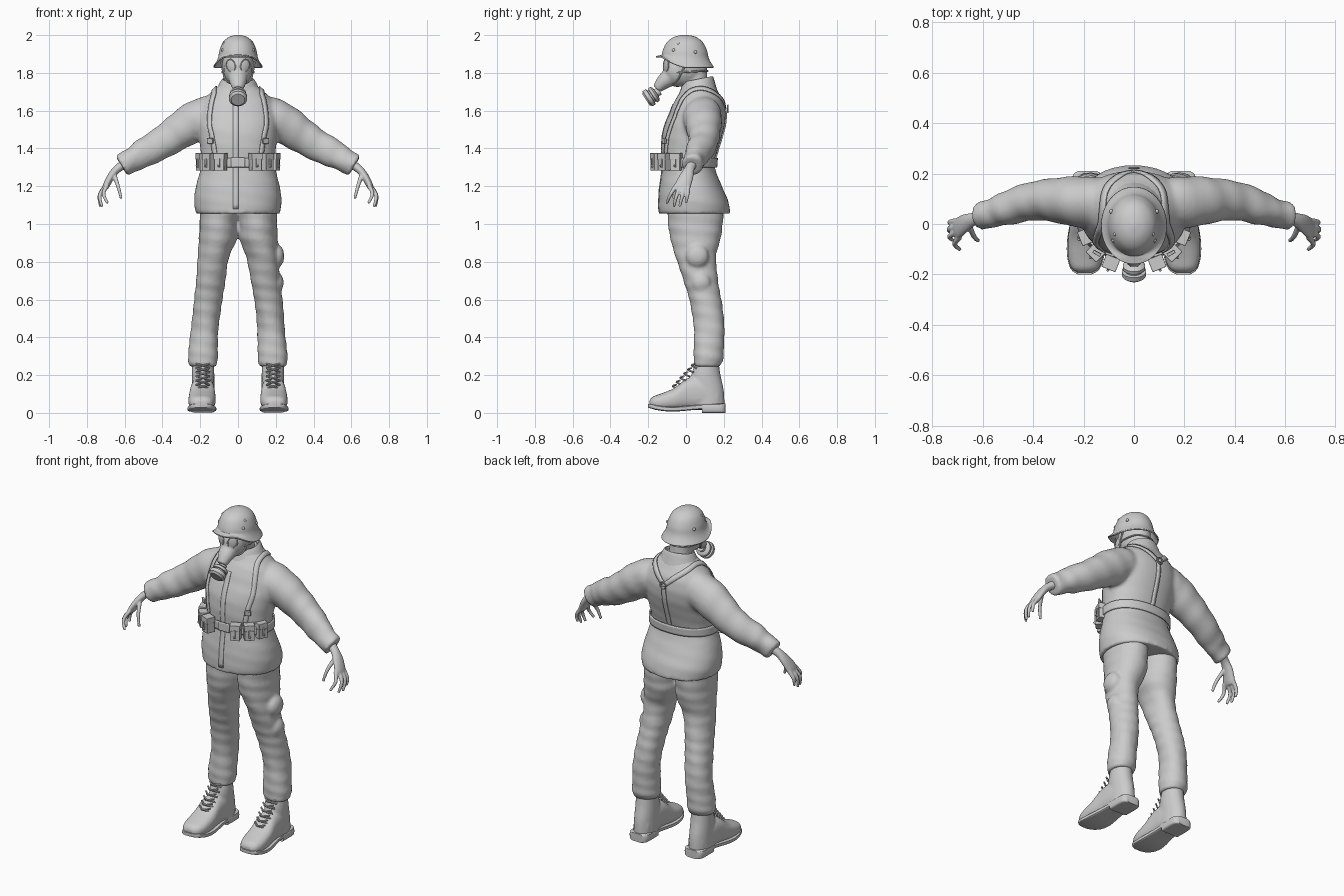
import bpy, bmesh, math
from mathutils import Vector, Matrix, Euler

cube = bpy.data.objects.get("Cube")
if cube:
    bpy.data.objects.remove(cube)

GREY = (0.6, 0.6, 0.6, 1)
mat = bpy.data.materials.new("plain grey")
mat.use_nodes = True
mat.diffuse_color = GREY
mat.node_tree.nodes["Principled BSDF"].inputs["Base Color"].default_value = GREY
X, Y, Z = Vector((1, 0, 0)), Vector((0, 1, 0)), Vector((0, 0, 1))


def spline(pts, steps):
    """Smooth curve through tuples of any length."""
    out = []
    for i in range(len(pts) - 1):
        quad = [pts[max(i - 1, 0)], pts[i], pts[i + 1], pts[min(i + 2, len(pts) - 1)]]
        for k in range(steps):
            t = k / steps
            out.append([0.5 * (2 * b + (c - a) * t + (2 * a - 5 * b + 4 * c - d) * t * t
                               + (3 * b - a - 3 * c + d) * t ** 3) for a, b, c, d in zip(*quad)])
    return out + [list(pts[-1])]


def flip(stations, s):
    return [(s * p[0], *p[1:]) for p in stations]


def loft(bm, stations, axis=None, n=24, power=2, steps=4, caps=True, wrinkle=0):
    """Skin rings (x, y, z, half width, half depth) across a fixed axis or along the path."""
    st = spline(stations, steps)
    ctr = [Vector(p[:3]) for p in st]
    rings = []
    for i, p in enumerate(st):
        if axis:
            u, v = X, (Y if axis == "Z" else Z)
        else:
            t = (ctr[min(i + 1, len(st) - 1)] - ctr[max(i - 1, 0)]).normalized()
            hint = X if abs(t.y) > 0.9 else Y
            u = (hint - t * hint.dot(t)).normalized()
            v = t.cross(u)
        ring = []
        for k in range(n):
            a = math.tau * k / n
            c, s = math.cos(a), math.sin(a)
            w = wrinkle * math.sin(2 * a + 50 * p[2]) * math.sin(i * 0.8 + a)
            du = (p[3] + w) * math.copysign(abs(c) ** (2 / power), c)
            dv = (p[4] + w) * math.copysign(abs(s) ** (2 / power), s)
            ring.append(bm.verts.new(ctr[i] + u * du + v * dv))
        rings.append(ring)
    for r, q in zip(rings, rings[1:]):
        for k in range(n):
            bm.faces.new((r[k], r[(k + 1) % n], q[(k + 1) % n], q[k]))
    if caps:
        bm.faces.new(rings[0])
        bm.faces.new(rings[-1])


def tube(bm, pts, r0, r1=None, n=8, steps=4):
    r1 = r1 or r0
    m = len(pts) - 1
    radii = [r0 + (r1 - r0) * i / m for i in range(m + 1)]
    loft(bm, [(*p, r, r) for p, r in zip(pts, radii)], n=n, steps=steps)


def ball(bm, loc, size, rot=(0, 0, 0), seg=24):
    bmesh.ops.create_uvsphere(bm, u_segments=seg, v_segments=seg // 2, radius=1,
                              matrix=Matrix.LocRotScale(Vector(loc), Euler(rot), Vector(size)))


def box(bm, loc, size, rot=(0, 0, 0)):
    bmesh.ops.create_cube(bm, size=1, matrix=Matrix.LocRotScale(Vector(loc), Euler(rot), Vector(size)))


def finish(name, bm, fuse=0, smooth=0, wrap=None, lift=0.003, thick=0, bevel=0):
    """Turn a bmesh into a shaded object with its modifiers."""
    bmesh.ops.recalc_face_normals(bm, faces=bm.faces[:])
    me = bpy.data.meshes.new(name)
    bm.to_mesh(me)
    bm.free()
    me.materials.append(mat)
    me.shade_smooth()
    me.set_sharp_from_angle(angle=0.7)
    ob = bpy.data.objects.new(name, me)
    bpy.context.collection.objects.link(ob)
    if fuse:
        m = ob.modifiers.new("fuse", "REMESH")
        m.mode, m.voxel_size, m.use_smooth_shade = "VOXEL", fuse, True
    if smooth:
        m = ob.modifiers.new("soften", "SMOOTH")
        m.factor, m.iterations = 0.5, smooth
    if wrap:
        m = ob.modifiers.new("cling", "SHRINKWRAP")
        m.target, m.wrap_mode, m.offset = wrap, "ABOVE_SURFACE", lift
    if thick:
        m = ob.modifiers.new("thickness", "SOLIDIFY")
        m.thickness, m.offset = thick, 0
    if bevel:
        m = ob.modifiers.new("soft edges", "BEVEL")
        m.width, m.segments = bevel, 2
    return ob


def strap(name, pts, width, target, lift=0.004, thick=0.007):
    """A ribbon that clings to the target surface."""
    bm = bmesh.new()
    path = [Vector(p) for p in spline(pts, 8)]
    rows = []
    for i, p in enumerate(path):
        t = path[min(i + 1, len(path) - 1)] - path[max(i - 1, 0)]
        side = t.cross(p - Vector((0, 0.06, 1.45))).normalized() * width / 2
        rows.append([bm.verts.new(p + side * k) for k in (-1, 0, 1)])
    for r, q in zip(rows, rows[1:]):
        for k in (0, 1):
            bm.faces.new((r[k], r[k + 1], q[k + 1], q[k]))
    return finish(name, bm, wrap=target, lift=lift, thick=thick)


# Jacket: torso and both sleeves fused into one cloth surface
bm = bmesh.new()
loft(bm, [(0, .045, 1.055, .222, .19), (0, .04, 1.12, .232, .185), (0, .025, 1.2, .222, .165),
          (0, .012, 1.31, .195, .138), (0, .02, 1.4, .2, .15), (0, .04, 1.5, .213, .16),
          (0, .06, 1.58, .212, .15), (0, .068, 1.65, .185, .13), (0, .07, 1.7, .14, .1),
          (0, .068, 1.75, .08, .075)], "Z", n=40, power=2.2, wrinkle=.002)
for s in (1, -1):
    loft(bm, flip([(.08, .08, 1.6, .08, .08), (.15, .085, 1.58, .1, .1), (.24, .09, 1.535, .1, .105),
                   (.33, .095, 1.475, .086, .094), (.415, .088, 1.42, .076, .084),
                   (.5, .062, 1.375, .068, .077), (.55, .047, 1.345, .058, .066),
                   (.6, .035, 1.318, .056, .063), (.617, .033, 1.308, .055, .061)], s), wrinkle=.004)
jacket = finish("jacket", bm, fuse=.011, smooth=5)
strap("jacket_placket", [(-.012, -.08, 1.64), (-.012, -.13, 1.4), (-.012, -.15, 1.08)], .03, jacket, .001, .004)

# Collar
bm = bmesh.new()
loft(bm, [(0, .06, 1.68, .13, .105), (0, .062, 1.72, .108, .092), (0, .064, 1.755, .09, .08),
          (0, .064, 1.765, .08, .074), (0, .064, 1.74, .074, .07)], "Z", caps=False)
for v in bm.verts:
    v.co.z += 0.2 * (v.co.y - 0.07)
finish("collar", bm, thick=.006)

# Trousers
bm = bmesh.new()
for s in (1, -1):
    loft(bm, flip([(.1, .05, 1.09, .105, .15), (.105, .05, 1, .1, .145), (.108, .052, .92, .101, .133),
                   (.13, .053, .82, .083, .106), (.145, .077, .7, .078, .092), (.155, .095, .63, .076, .086),
                   (.165, .112, .55, .074, .084), (.175, .124, .45, .073, .081), (.182, .119, .35, .077, .08),
                   (.185, .117, .28, .079, .078), (.185, .111, .245, .07, .067)], s), "Z", power=2.1, wrinkle=.004)
ball(bm, (.21, .06, .83), (.035, .06, .06))
ball(bm, (.212, .08, .69), (.03, .05, .05))
finish("trousers", bm, fuse=.01, smooth=4)

for s, tag in ((1, "left"), (-1, "right")):
    # Boots: shaft and foot, then sole, heel and laces
    bm = bmesh.new()
    loft(bm, flip([(.185, .113, .27, .058, .06), (.185, .105, .2, .06, .078), (.185, .11, .12, .06, .09),
                   (.185, .11, .035, .062, .095)], s), "Z")
    loft(bm, flip([(.185, .17, .08, .05, .05), (.186, .09, .1, .062, .085), (.188, .01, .1, .066, .085),
                   (.19, -.06, .073, .072, .06), (.192, -.13, .058, .07, .045), (.194, -.175, .053, .055, .034),
                   (.195, -.193, .05, .03, .016)], s), "Y", power=2.5)
    finish("boot_" + tag, bm, fuse=.008, smooth=3)
    bm = bmesh.new()
    loft(bm, flip([(.185, .205, .04, .035, .01), (.185, .18, .038, .06, .012), (.186, .06, .03, .06, .013),
                   (.19, -.06, .02, .075, .013), (.192, -.13, .024, .073, .013), (.194, -.18, .034, .056, .012),
                   (.195, -.2, .038, .028, .01)], s), "Y", power=6)
    finish("sole_" + tag, bm)
    bm = bmesh.new()
    loft(bm, flip([(.185, .21, .025, .038, .025), (.185, .185, .025, .06, .025), (.186, .085, .025, .061, .025)],
                  s), "Y", power=6)
    finish("heel_" + tag, bm)
    bm = bmesh.new()
    for i in range(6):
        y, z = .036 - .02 * i, .245 - .022 * i
        for d in (1, -1):
            tube(bm, [(s * .186 + d * .036, y + .022, z - .008), (s * .186, y - .006, z + .006),
                      (s * .186 - d * .036, y + .012, z + .014)], .005)
    finish("laces_" + tag, bm)

    # Hands
    bm = bmesh.new()
    loft(bm, flip([(.58, .04, 1.33, .03, .027), (.635, .02, 1.295, .026, .022), (.67, .004, 1.255, .036, .02),
                   (.697, -.016, 1.205, .042, .018), (.705, -.02, 1.185, .036, .013)], s))
    fingers = [[(.692, -.05, 1.205), (.712, -.08, 1.16), (.69, -.102, 1.11)],
               [(.703, -.03, 1.195), (.732, -.05, 1.15), (.72, -.064, 1.092)],
               [(.705, -.01, 1.195), (.734, -.02, 1.15), (.728, -.034, 1.092)],
               [(.7, .012, 1.2), (.73, .008, 1.155), (.728, 0, 1.112)],
               [(.655, -.005, 1.26), (.635, -.05, 1.2), (.618, -.066, 1.135)]]
    for f in fingers:
        tube(bm, flip(f, s), .013, .008)
    finish("hand_" + tag, bm, fuse=.005, smooth=2)

    # Shoulder strap from belt over the shoulder to the back ring
    strap("strap_" + tag, flip([(.135, -.13, 1.37), (.15, -.12, 1.46), (.168, -.1, 1.54), (.155, -.06, 1.62),
                                (.13, 0, 1.69), (.125, .07, 1.72), (.1, .14, 1.69), (.05, .19, 1.65),
                                (.008, .215, 1.615)], s), .03, jacket)
    bm = bmesh.new()
    box(bm, (s * .147, -.116, 1.44), (.034, .012, .03), (.1, 0, s * .5))
    finish("strap_buckle_" + tag, bm, bevel=.003)

    # Ammunition pouches along the front of the belt
    bm = bmesh.new()
    for x, y, deg in ((.092, -.155, 22), (.152, -.112, 45), (.19, -.05, 68)):
        a = s * math.radians(deg)
        out = Vector((math.sin(a), -math.cos(a), 0))
        p = Vector((s * x, y, 1.328))
        box(bm, p, (.055, .048, .09), (0, 0, a))
        box(bm, p + Z * .03, (.06, .054, .034), (0, 0, a))
        box(bm, p + out * .026 - Z * .005, (.012, .008, .05), (0, 0, a))
        ball(bm, p + out * .031 - Z * .02, (.006, .006, .006), seg=8)
    finish("pouches_" + tag, bm, bevel=.006)

# Back strap, ring and belt with buckle
strap("strap_back", [(0, .215, 1.6), (0, .2, 1.48), (0, .16, 1.33)], .026, jacket)
bm = bmesh.new()
loft(bm, [(.019 * math.cos(a), .222, 1.61 + .019 * math.sin(a), .004, .004)
          for a in (math.tau * k / 16 for k in range(17))], n=8, steps=1)
finish("strap_ring", bm)
bm = bmesh.new()
loft(bm, [(0, .014, 1.3, .204, .147), (0, .015, 1.35, .204, .15)], "Z", n=48, power=2.2, caps=False)
finish("belt", bm, thick=.008)
bm = bmesh.new()
box(bm, (0, -.138, 1.326), (.075, .012, .052))
finish("belt_buckle", bm, bevel=.005)

# Head and neck
bm = bmesh.new()
ball(bm, (0, 0, 1.84), (.084, .104, .115))
loft(bm, [(0, .06, 1.69, .066, .064), (0, .053, 1.78, .06, .06), (0, .045, 1.86, .062, .065)], "Z")
finish("head", bm, fuse=.008, smooth=3)

# Gas mask with lenses, filter canister and side bands
bm = bmesh.new()
ball(bm, (0, -.045, 1.815), (.076, .077, .09))
loft(bm, [(0, -.06, 1.795, .055, .055), (0, -.115, 1.755, .042, .046), (0, -.155, 1.715, .025, .028)], steps=6)
finish("mask", bm, fuse=.007, smooth=3)
for s, tag in ((1, "left"), (-1, "right")):
    spin = Matrix.LocRotScale(Vector((s * .038, -.106, 1.838)), Euler((0, s * .25, s * .5)), Vector((1, 1, 1)))
    bm = bmesh.new()
    rim = [spin @ Vector((.026 * math.cos(a), 0, .034 * math.sin(a))) for a in
           (math.tau * k / 24 for k in range(25))]
    loft(bm, [(*p, .004, .004) for p in rim], n=6, steps=1)
    ball(bm, spin.translation, (.025, .007, .033), spin.to_euler())
    finish("mask_lens_" + tag, bm)
    bm = bmesh.new()
    tube(bm, [(s * .088, .01, 1.86), (s * .08, -.02, 1.81), (s * .06, -.05, 1.755), (0, -.085, 1.735)], .005)
    tube(bm, [(s * .066, -.06, 1.8), (s * .084, .01, 1.805), (s * .06, .09, 1.81), (0, .115, 1.81)], .005)
    finish("mask_band_" + tag, bm)
bm = bmesh.new()
axis = Vector((0, -.83, -.55)).normalized()
profile = [(0, .022), (.02, .022), (.022, .035), (.03, .044), (.044, .044), (.046, .036), (.054, .036),
           (.056, .048), (.076, .048), (.08, .04), (.086, .036)]
loft(bm, [(*(Vector((0, -.14, 1.705)) + axis * d), r, r) for d, r in profile], n=32, steps=1)
finish("filter_canister", bm)

# Helmet: flared rim that rises into a visor at the front
bm = bmesh.new()
loft(bm, [(0, -.006, 1.998, .008, .01), (0, -.006, 1.988, .044, .054), (0, -.006, 1.962, .076, .091),
          (0, -.006, 1.92, .094, .113), (0, -.006, 1.885, .101, .121), (0, -.007, 1.86, .11, .132),
          (0, -.007, 1.828, .128, .152)], "Z", n=48, caps=False)
for v in bm.verts:
    if v.co.z < 1.895:
        front = min(1, max(0, -v.co.y / .13)) ** 1.5
        v.co.z += (1.895 - v.co.z) * .85 * front
bmesh.ops.holes_fill(bm, edges=[e for e in bm.edges if e.is_boundary and e.verts[0].co.z > 1.99], sides=0)
finish("helmet", bm, thick=.007)
bm = bmesh.new()
for s in (1, -1):
    for x, y, z in ((.08, -.065, 1.92), (.073, -.04, 1.955), (.09, .05, 1.91)):
        ball(bm, (s * x, y, z), (.009, .009, .009), seg=12)
finish("helmet_rivets", bm)
